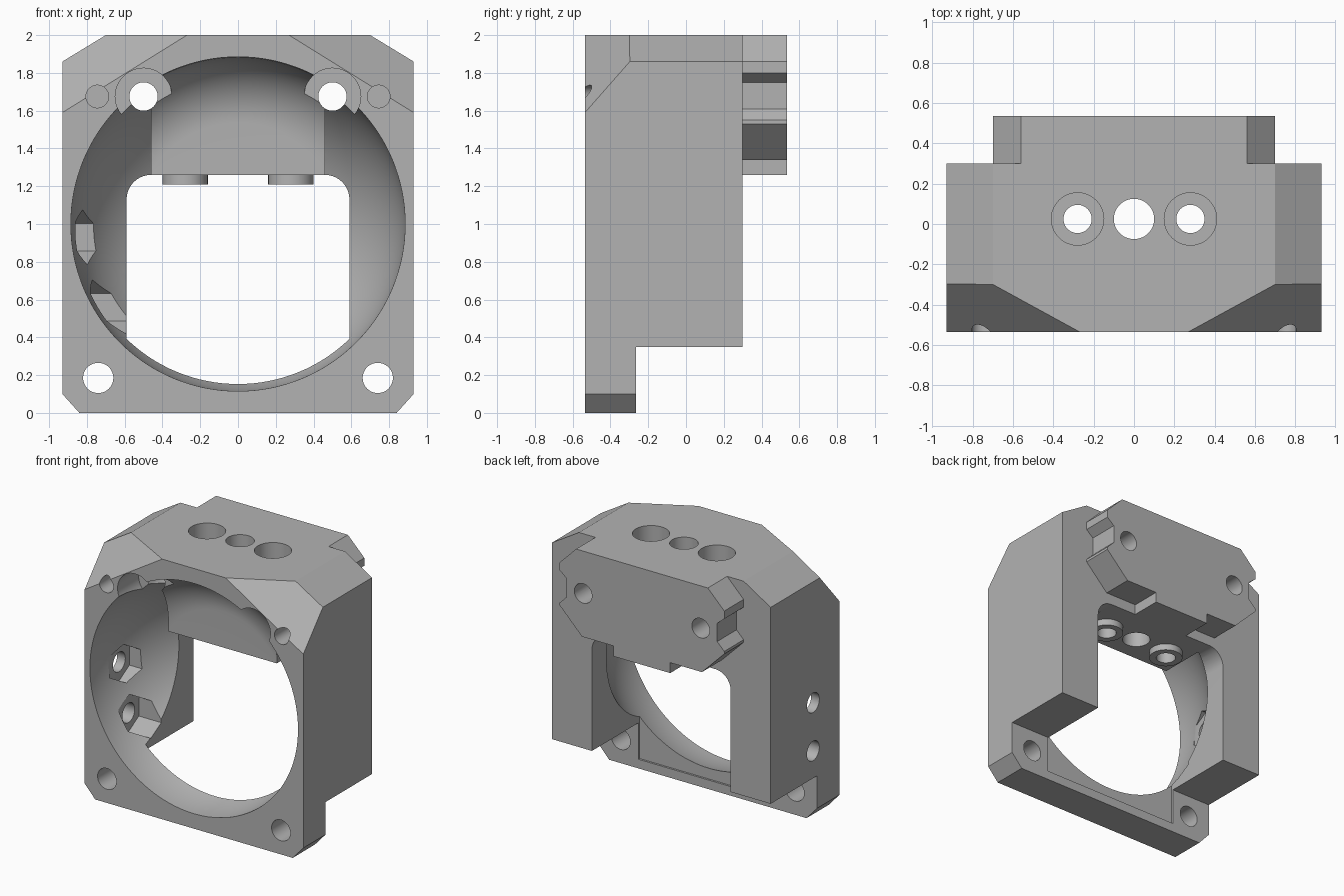
import bpy, bmesh
from math import sin, cos, pi, radians
from mathutils import Vector

cube = bpy.data.objects.get("Cube")
if cube:
    bpy.data.objects.remove(cube, do_unlink=True)

FRONT, BACK, REAR = -0.535, 0.30, 0.535
BORE = 0.885

grey = bpy.data.materials.new("plain grey")
grey.use_nodes = True
grey.diffuse_color = (0.45, 0.45, 0.45, 1)
grey.node_tree.nodes["Principled BSDF"].inputs["Base Color"].default_value = (0.45, 0.45, 0.45, 1)


def finish(bm, name):
    bmesh.ops.recalc_face_normals(bm, faces=bm.faces)
    mesh = bpy.data.meshes.new(name)
    bm.to_mesh(mesh)
    bm.free()
    mesh.materials.append(grey)
    ob = bpy.data.objects.new(name, mesh)
    bpy.context.collection.objects.link(ob)
    return ob


def prism_mesh(pts, axis, a, b):
    """Extrude a 2D outline along an axis from a to b."""
    place = {"x": lambda u, v, t: (t, u, v),
             "y": lambda u, v, t: (u, t, v),
             "z": lambda u, v, t: (u, v, t)}[axis]
    bm = bmesh.new()
    lo = [bm.verts.new(place(u, v, a)) for u, v in pts]
    hi = [bm.verts.new(place(u, v, b)) for u, v in pts]
    bm.faces.new(lo)
    bm.faces.new(hi[::-1])
    n = len(pts)
    for i in range(n):
        j = (i + 1) % n
        bm.faces.new((lo[i], hi[i], hi[j], lo[j]))
    return bm


def prism(name, pts, axis, a, b):
    return finish(prism_mesh(pts, axis, a, b), name)


def ring(u, v, r, n=48):
    return [(u - r * sin(2 * pi * i / n), v + r * cos(2 * pi * i / n)) for i in range(n)]


def rect(u0, u1, v0, v1):
    return [(u0, v0), (u1, v0), (u1, v1), (u0, v1)]


def mirrored(half):
    """Close a right-hand half outline with its mirror image."""
    return half + [(-u, v) for u, v in reversed(half)]


def lathe(name, profile, steps=128):
    """Spin (radius, y) points about the bore axis."""
    bm = bmesh.new()
    verts = [bm.verts.new((r, y, 0)) for r, y in profile]
    edges = [bm.edges.new(p) for p in zip(verts, verts[1:])]
    bmesh.ops.spin(bm, geom=verts + edges, cent=(0, 0, 0), axis=(0, 1, 0),
                   angle=2 * pi, steps=steps)
    bmesh.ops.remove_doubles(bm, verts=bm.verts, dist=1e-5)
    bmesh.ops.translate(bm, verts=bm.verts, vec=(0, 0, 1))
    return finish(bm, name)


def combine(target, tool, mode="DIFFERENCE"):
    mod = target.modifiers.new(mode.lower(), "BOOLEAN")
    mod.operation = mode
    mod.solver = "EXACT"
    mod.object = tool
    bpy.context.view_layer.objects.active = target
    bpy.ops.object.modifier_apply(modifier=mod.name)
    bpy.data.objects.remove(tool, do_unlink=True)


# Main housing with chamfered outline and bevelled front top corners
outline = mirrored([(0.84, 0), (0.93, 0.1), (0.93, 1.86), (0.7, 2)])
bm = prism_mesh(outline, "y", FRONT, BACK)
bmesh.ops.recalc_face_normals(bm, faces=bm.faces)
for s in (-1, 1):
    cut = bmesh.ops.bisect_plane(
        bm, geom=bm.verts[:] + bm.edges[:] + bm.faces[:], clear_outer=True,
        plane_co=(s * 0.27, FRONT, 2), plane_no=Vector((s * 0.0964, -0.1763, 0.1551)).normalized())
    rim = [e for e in cut["geom_cut"] if isinstance(e, bmesh.types.BMEdge)]
    bmesh.ops.edgeloop_fill(bm, edges=rim)
housing = finish(bm, "housing")

# Rear undercut, leaving a thin front flange at the bottom
combine(housing, prism("undercut", rect(-1.2, 1.2, -0.5, 0.35), "y", -0.265, 1))

# Rear slot with rounded top corners
corner = [(0.46 + 0.13 * cos(radians(a)), 1.13 + 0.13 * sin(radians(a))) for a in range(0, 91, 9)]
combine(housing, prism("slot", mirrored([(0.59, 0.07)] + corner), "y", -0.28, 0.8))

# Spherical bore
arc = [radians(a * 2.5) for a in range(36)]
dome = [(0, -0.7), (BORE, -0.7)] + [(BORE * cos(a), FRONT + BORE * sin(a)) for a in arc]
combine(housing, lathe("bore", dome + [(0, FRONT + BORE)]))

# Screw block inside the bore, hollowed with a filleted face
block = prism("screw_block", rect(-0.46, 0.46, 1.26, 1.9), "y", -0.5, BACK)
fillet = 0.35
bowl = [(0, -0.7), (BORE, -0.7)]
bowl += [(BORE - fillet + fillet * cos(radians(a)), FRONT + fillet * sin(radians(a)))
         for a in range(0, 91, 5)]
combine(block, lathe("bowl", bowl + [(0, FRONT + fillet)]))
combine(housing, block, "UNION")

# Rear mounting plate with side notches and a bottom tab
plate = mirrored([(0.24, 1.26), (0.24, 1.34), (0.51, 1.34), (0.7, 1.53), (0.7, 1.55),
                  (0.64, 1.61), (0.64, 1.75), (0.7, 1.80), (0.7, 1.86), (0.56, 2)])
combine(housing, prism("rear_plate", plate, "y", 0.2, REAR), "UNION")

# Vertical screw bosses and holes
for x in (-0.28, 0.28):
    combine(housing, prism("boss", ring(x, 0.025, 0.12), "z", 1.21, 1.3), "UNION")
    combine(housing, prism("counterbore", ring(x, 0.025, 0.13), "z", 1.35, 2.2))
    combine(housing, prism("screw_hole", ring(x, 0.025, 0.07), "z", 1.1, 2.2))
combine(housing, prism("centre_hole", ring(0, 0.025, 0.1), "z", 1.1, 2.2))

# Front to back holes: flange, blind and counterbored
for s in (-1, 1):
    combine(housing, prism("flange_hole", ring(s * 0.74, 0.185, 0.08), "y", -0.8, 0))
    combine(housing, prism("blind_hole", ring(s * 0.745, 1.675, 0.06), "y", -0.8, -0.25))
    combine(housing, prism("recess", ring(s * 0.5, 1.675, 0.15), "y", -0.8, -0.28))
    combine(housing, prism("through_hole", ring(s * 0.5, 1.675, 0.075), "y", -0.8, 0.8))

# Side holes with hexagonal nut pockets
for z, floor in ((0.93, -0.86), (0.56, -0.78)):
    combine(housing, prism("side_hole", ring(-0.216, z, 0.075), "x", -1.2, -0.65))
    combine(housing, prism("nut_pocket", ring(-0.216, z, 0.145, 6), "x", floor, -0.5))

# Smooth curved walls, keep machined edges sharp
bpy.ops.object.select_all(action="DESELECT")
housing.select_set(True)
bpy.context.view_layer.objects.active = housing
bpy.ops.object.shade_smooth_by_angle(angle=radians(25))
